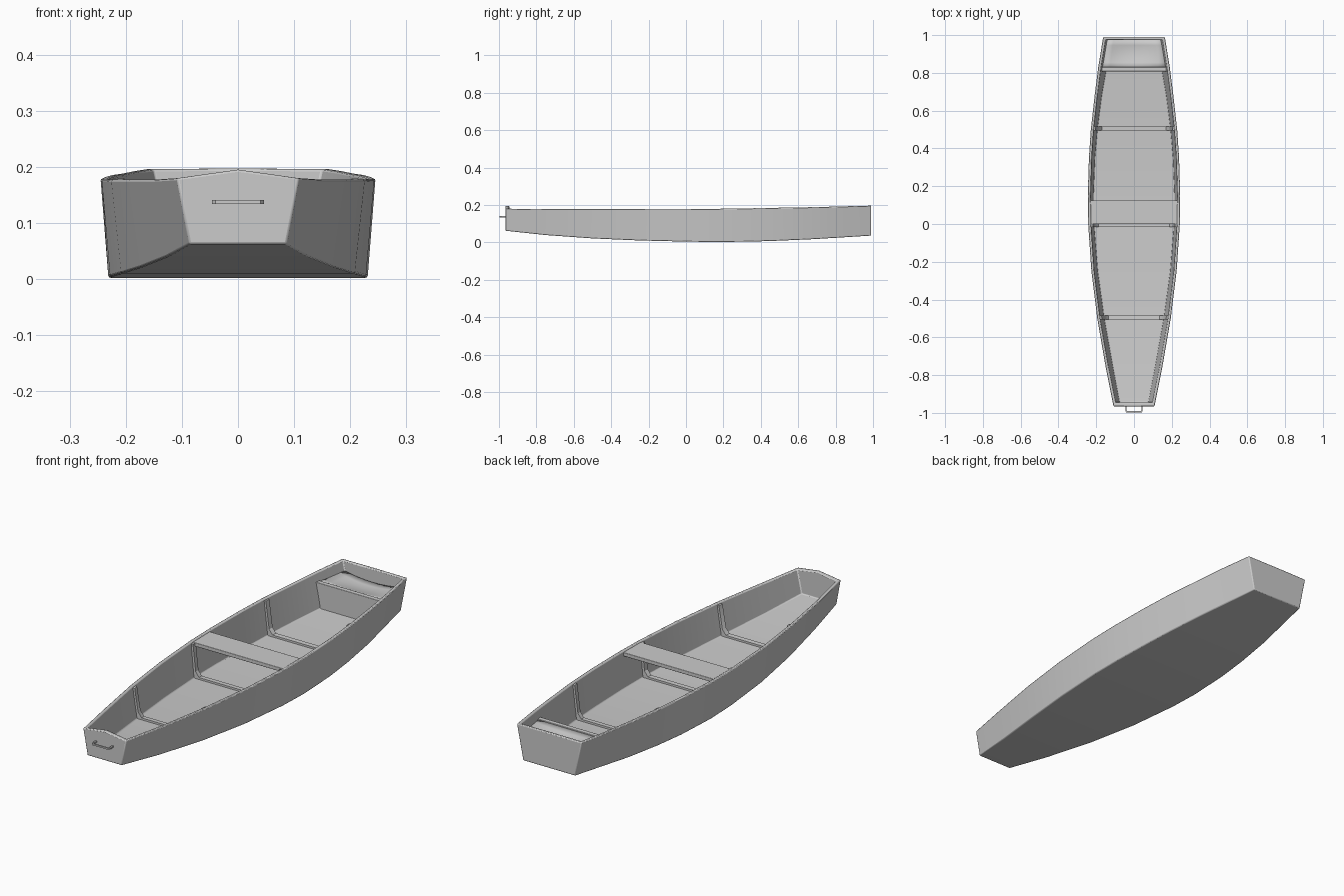
import bpy, bmesh, math

if "Cube" in bpy.data.objects:
    bpy.data.objects.remove(bpy.data.objects["Cube"])

# Hull stations: y, half width at top, half width at bottom, z bottom, z top
ST = [(-0.965, .109, .087, .062, .180), (-0.75, .152, .128, .039, .177),
      (-0.5, .195, .173, .021, .177), (-0.25, .226, .208, .010, .177),
      (0.0, .243, .228, .004, .178), (0.15, .245, .231, .002, .179),
      (0.35, .239, .223, .004, .182), (0.5, .229, .210, .009, .185),
      (0.68, .209, .187, .017, .188), (0.83, .190, .160, .026, .192),
      (0.99, .164, .132, .036, .196)]
WALL = .015


def station(y):
    """Hull measures at any y, interpolated between stations."""
    for a, b in zip(ST, ST[1:]):
        if y <= b[0]:
            t = (y - a[0]) / (b[0] - a[0])
            return [p + (q - p) * t for p, q in zip(a[1:], b[1:])]
    return list(ST[-1][1:])


def inner_x(y, z):
    """Half width at height z, to just inside the wall thickness."""
    wt, wb, zb, zt = station(y)
    return wb + (wt - wb) * (z - zb) / (zt - zb) - WALL + .003


def finish(bm, name, bevel=0, smooth=True):
    bmesh.ops.recalc_face_normals(bm, faces=bm.faces)
    me = bpy.data.meshes.new(name)
    bm.to_mesh(me)
    bm.free()
    ob = bpy.data.objects.new(name, me)
    bpy.context.collection.objects.link(ob)
    if bevel:
        m = ob.modifiers.new("bevel", 'BEVEL')
        m.width, m.segments, m.limit_method = bevel, 2, 'ANGLE'
        m.angle_limit = math.radians(35)
    if smooth:
        bpy.context.view_layer.objects.active = ob
        ob.select_set(True)
        bpy.ops.object.shade_smooth_by_angle(angle=math.radians(30))
        ob.select_set(False)
    return ob


def loft(name, rings, bevel=0):
    """Closed solid through matching closed rings."""
    bm = bmesh.new()
    vs = [[bm.verts.new(p) for p in r] for r in rings]
    n = len(vs[0])
    for a, b in zip(vs, vs[1:]):
        for i in range(n):
            j = (i + 1) % n
            bm.faces.new((a[i], a[j], b[j], b[i]))
    bm.faces.new(vs[0])
    bm.faces.new(vs[-1])
    return finish(bm, name, bevel)


# Hull: outer and inner skins joined by the rim, with thick end boards
def section(y, inset, ysample):
    wt, wb, zb, zt = station(ysample)
    zi = zb + inset
    return [(-wt + inset, y, zt), (-wb + inset, y, zi),
            (wb - inset, y, zi), (wt - inset, y, zt)]


bm = bmesh.new()
ys = [s[0] for s in ST]
skins = []
for inset in (0, WALL):
    skin = []
    for k, y in enumerate(ys):
        yy = y + (.020 * (k == 0) - WALL * (k == len(ys) - 1)) * (inset > 0)
        skin.append([bm.verts.new(p) for p in section(yy, inset, yy)])
    for a, b in zip(skin, skin[1:]):
        for i in range(3):
            bm.faces.new((a[i], a[i + 1], b[i + 1], b[i]))
    skins.append(skin)
out, inn = skins
for s in (0, 3):
    for k in range(len(ys) - 1):
        bm.faces.new((out[k][s], out[k + 1][s], inn[k + 1][s], inn[k][s]))
for end, rise in ((0, .015), (-1, .001)):
    o, i = out[end], inn[end]
    oc, ic = [bm.verts.new((0, r[0].co.y, r[0].co.z + rise)) for r in (o, i)]
    bm.faces.new(o + [oc])
    bm.faces.new(i + [ic])
    bm.faces.new((o[0], oc, ic, i[0]))
    bm.faces.new((oc, o[3], i[3], ic))
finish(bm, "hull", .004)


# Ribs: U-shaped frames with slanted knees along the inside of the hull
def rib(name, y, w=.022, t=.012):
    rings = []
    for yy in (y - w / 2, y + w / 2):
        wt, wb, zb, zt = station(yy)
        z0, z1 = zb + WALL - .003, zt - .006
        za, zk = z0 + t, z0 + t + .022
        half = [(inner_x(yy, z0), z0), (inner_x(yy, z1), z1),
                (inner_x(yy, z1) - t, z1), (inner_x(yy, zk) - t - .003, zk),
                (inner_x(yy, za) - t - .018, za)]
        pts = half + [(-x, z) for x, z in reversed(half)]
        rings.append([(x, yy, z) for x, z in pts])
    loft(name, rings)


for name, y in (("front_rib", -.495), ("middle_rib", -.004), ("rear_rib", .505)):
    rib(name, y)


# Boards spanning the hull from side to side
def board(name, y0, y1, z0, z1, bevel=.002):
    loft(name, [[(-inner_x(y, z0), y, z0), (inner_x(y, z0), y, z0),
                 (inner_x(y, z1), y, z1), (-inner_x(y, z1), y, z1)]
                for y in (y0, y1)], bevel)


board("seat", .0, .125, .157, .174)
board("stern_bulkhead", .808, .830, .035, .155)

# Stern deck: sunken panel between bulkhead and rear board
bm = bmesh.new()
rows = []
for k in range(6):
    y = .825 + .152 * k / 5
    w = inner_x(y, .15)
    row = []
    for j in range(9):
        u = j / 4 - 1
        dip = .022 * (1 - u * u) * math.sin(math.pi * min(1, k / 5 * .75))
        row.append(bm.verts.new((u * w, y, .152 - dip)))
    rows.append(row)
for a, b in zip(rows, rows[1:]):
    for j in range(8):
        bm.faces.new((a[j], a[j + 1], b[j + 1], b[j]))
deck = finish(bm, "stern_deck")
m = deck.modifiers.new("thickness", 'SOLIDIFY')
m.thickness = .008

# Bow handle: flat U-shaped bar on the front board
outer = [(.046, -.96), (.046, -.990), (.040, -.998), (-.040, -.998),
         (-.046, -.990), (-.046, -.96)]
inner = [(-.039, -.96), (-.039, -.988), (-.036, -.991), (.036, -.991),
         (.039, -.988), (.039, -.96)]
loft("bow_handle", [[(x, y, z) for x, y in outer + inner] for z in (.134, .141)])
